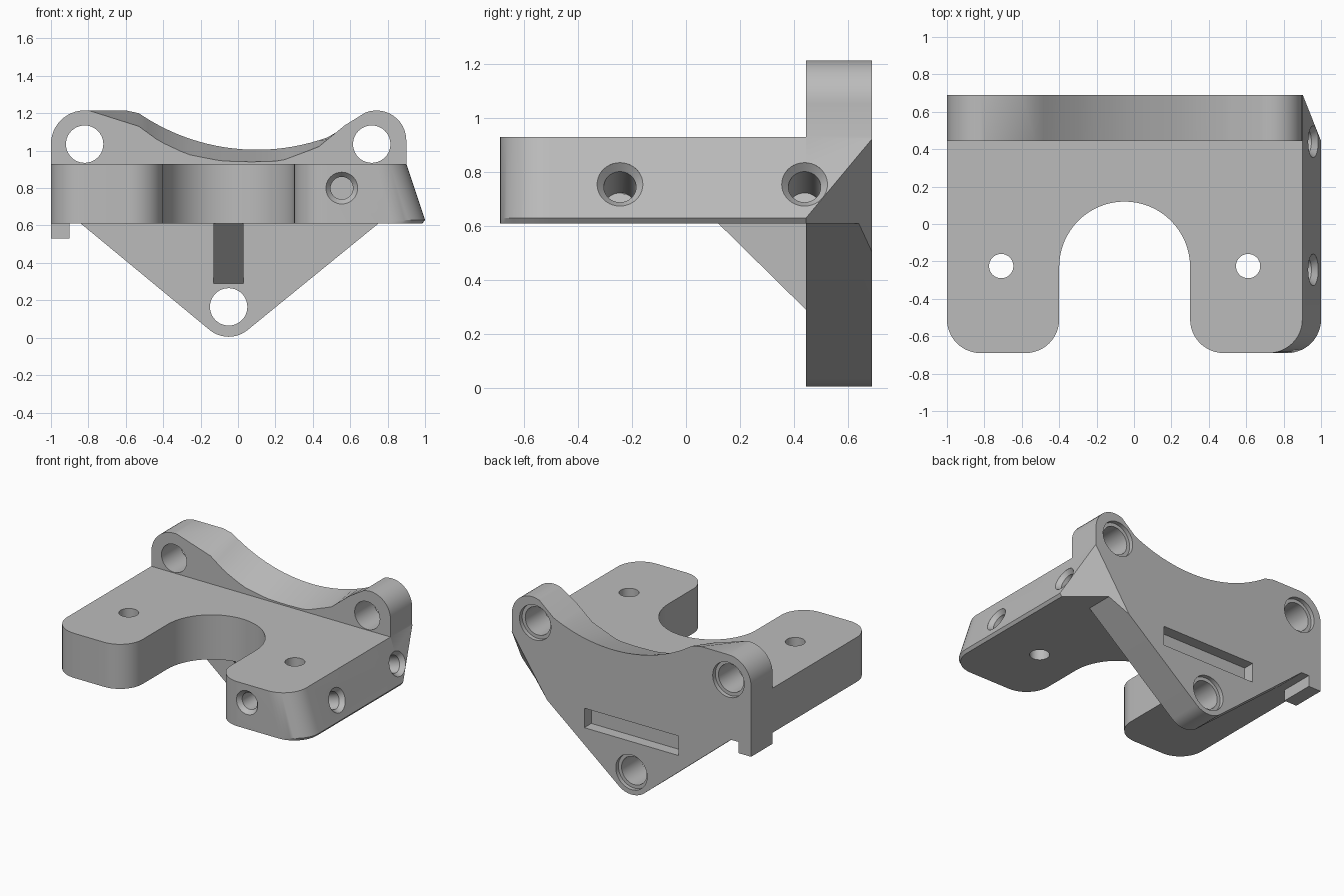
import bpy, bmesh, math
from mathutils import Vector

if "Cube" in bpy.data.objects:
    bpy.data.objects.remove(bpy.data.objects["Cube"])

grey = bpy.data.materials.new("plain grey")
grey.diffuse_color = (0.5, 0.5, 0.5, 1)
grey.use_nodes = True
grey.node_tree.nodes["Principled BSDF"].inputs["Base Color"].default_value = grey.diffuse_color


def arc(cx, cy, r, a0, a1, n=12):
    angles = [math.radians(a0 + (a1 - a0) * i / n) for i in range(n + 1)]
    return [(cx + r * math.cos(a), cy + r * math.sin(a)) for a in angles]


def loft(name, rings, cut_plane=None):
    """Closed solid through rings that share a point count."""
    bm = bmesh.new()
    loops = [[bm.verts.new(p) for p in ring] for ring in rings]
    n = len(loops[0])
    for a, b in zip(loops, loops[1:]):
        for i in range(n):
            j = (i + 1) % n
            bm.faces.new((a[i], a[j], b[j], b[i]))
    bm.faces.new(loops[0][::-1])
    bm.faces.new(loops[-1])
    if cut_plane:
        co, no = cut_plane
        bmesh.ops.bisect_plane(bm, geom=bm.verts[:] + bm.edges[:] + bm.faces[:],
                               plane_co=co, plane_no=no, clear_outer=True)
        bmesh.ops.holes_fill(bm, edges=[e for e in bm.edges if e.is_boundary], sides=0)
    bmesh.ops.recalc_face_normals(bm, faces=bm.faces[:])
    me = bpy.data.meshes.new(name)
    bm.to_mesh(me)
    bm.free()
    me.materials.append(grey)
    ob = bpy.data.objects.new(name, me)
    bpy.context.collection.objects.link(ob)
    return ob


def drill(point, inward, steps, n=40):
    """Turned cutter: steps are (depth, radius) along the inward direction."""
    q = Vector(inward).to_track_quat('Z', 'Y')
    return loft("drill", [[Vector(point) + q @ Vector((x, y, d))
                           for x, y in arc(0, 0, r, 0, 360, n)[:-1]] for d, r in steps])


def combine(target, other, operation):
    mod = target.modifiers.new("join", 'BOOLEAN')
    mod.operation = operation
    mod.solver = 'EXACT'
    mod.object = other
    bpy.context.view_layer.objects.active = target
    bpy.ops.object.modifier_apply(modifier=mod.name)
    bpy.data.objects.remove(other)


def interp(table, x):
    for (x0, z0), (x1, z1) in zip(table, table[1:]):
        if x <= x1:
            return z0 + (z1 - z0) * (x - x0) / (x1 - x0)
    return table[-1][1]


FRONT, BACK = 0.445, 0.69


# Forked base with a sloping right side
def fork(xr, z):
    pts = [(-1, FRONT)]
    pts += arc(-0.82, -0.51, 0.18, 180, 270)
    pts += arc(-0.58, -0.51, 0.18, 270, 360)
    pts += arc(-0.05, -0.23, 0.35, 180, 0, 32)
    pts += arc(0.48, -0.51, 0.18, 180, 270)
    pts += arc(xr - 0.18, -0.51, 0.18, 270, 360)
    pts += [(xr, FRONT)]
    return [(x, y, z) for x, y in pts]


bracket = loft("bracket", [fork(0.985, 0.61), fork(1.0, 0.63), fork(0.9, 0.93)])

# Upright plate, whose scooped top edge is lower at the front than at the back
scoop = [(-0.53, 1.13), (-0.42, 1.05), (-0.27, 0.98), (-0.09, 0.945),
         (0.08, 0.94), (0.23, 0.945), (0.43, 1.02), (0.57, 1.135)]


def plate_outline(y):
    front = y == FRONT
    pts = arc(-0.05, 0.165, 0.16, 231, 309)
    pts += [(0.75, 0.61), (0.985, 0.61), (1.0, 0.63), (0.9, 0.93)]
    pts += arc(0.74, 1.055, 0.16, 0, 112)
    for i in range(25):
        x = 0.57 - 1.1 * i / 24
        ring_z = 2.12 - math.sqrt(1.115 ** 2 - (x - 0.1) ** 2)
        pts.append((x, interp(scoop, x) if front else ring_z))
    pts.append((-0.8, 1.2155) if front else (-0.6, 1.2155))
    pts += arc(-0.82, 1.0355, 0.18, 90, 180)
    pts += [(-1, 0.93), (-1, 0.53), (-0.9, 0.53), (-0.9, 0.61), (-0.84, 0.61)]
    return [(x, y, z) for x, z in pts]


corner = Vector((0.9, BACK, 0.92))
normal = (Vector((1, FRONT, 0.63)) - corner).cross(Vector((0.62, BACK, 0.504)) - corner)
if normal.y < 0:
    normal.negate()
plate = loft("plate", [plate_outline(FRONT), plate_outline(BACK)], (corner, normal.normalized()))
combine(bracket, plate, 'UNION')

# Gusset under the fork
gusset = loft("gusset", [[(x, 0.12, 0.61), (x, 0.13, 0.63), (x, 0.46, 0.63),
                          (x, 0.46, 0.29), (x, FRONT, 0.29)] for x in (-0.13, 0.03)])
combine(bracket, gusset, 'UNION')

# Slot in the back face
slot = loft("slot", [[(-0.425, y, 0.385), (0.325, y, 0.385), (0.325, y, 0.525),
                      (-0.425, y, 0.525)] for y in (0.61, 0.75)])
combine(bracket, slot, 'DIFFERENCE')

# Mounting holes in the plate, recessed at the back
for x, z in ((-0.82, 1.035), (0.715, 1.035), (-0.05, 0.165)):
    combine(bracket, drill((x, BACK, z), (0, -1, 0),
            [(-0.05, 0.125), (0.03, 0.125), (0.03, 0.1), (0.3, 0.1)]), 'DIFFERENCE')

# Vertical holes in the fork
for x in (-0.71, 0.61):
    combine(bracket, drill((x, -0.225, 1.0), (0, 0, -1),
            [(0, 0.065), (0.5, 0.065)]), 'DIFFERENCE')

# Countersunk blind holes in the front and the sloping side
blind = [(-0.05, 0.085), (0.0, 0.085), (0.03, 0.06), (0.28, 0.06)]
for point, inward in (((0.555, -0.69, 0.8), (0, 1, 0)),
                      ((0.958, -0.245, 0.755), (-0.3, 0, -0.1)),
                      ((0.958, 0.44, 0.755), (-0.3, 0, -0.1))):
    combine(bracket, drill(point, inward, blind), 'DIFFERENCE')

bpy.ops.object.select_all(action='DESELECT')
bracket.select_set(True)
bpy.context.view_layer.objects.active = bracket
bpy.ops.object.shade_smooth_by_angle(angle=math.radians(25))
